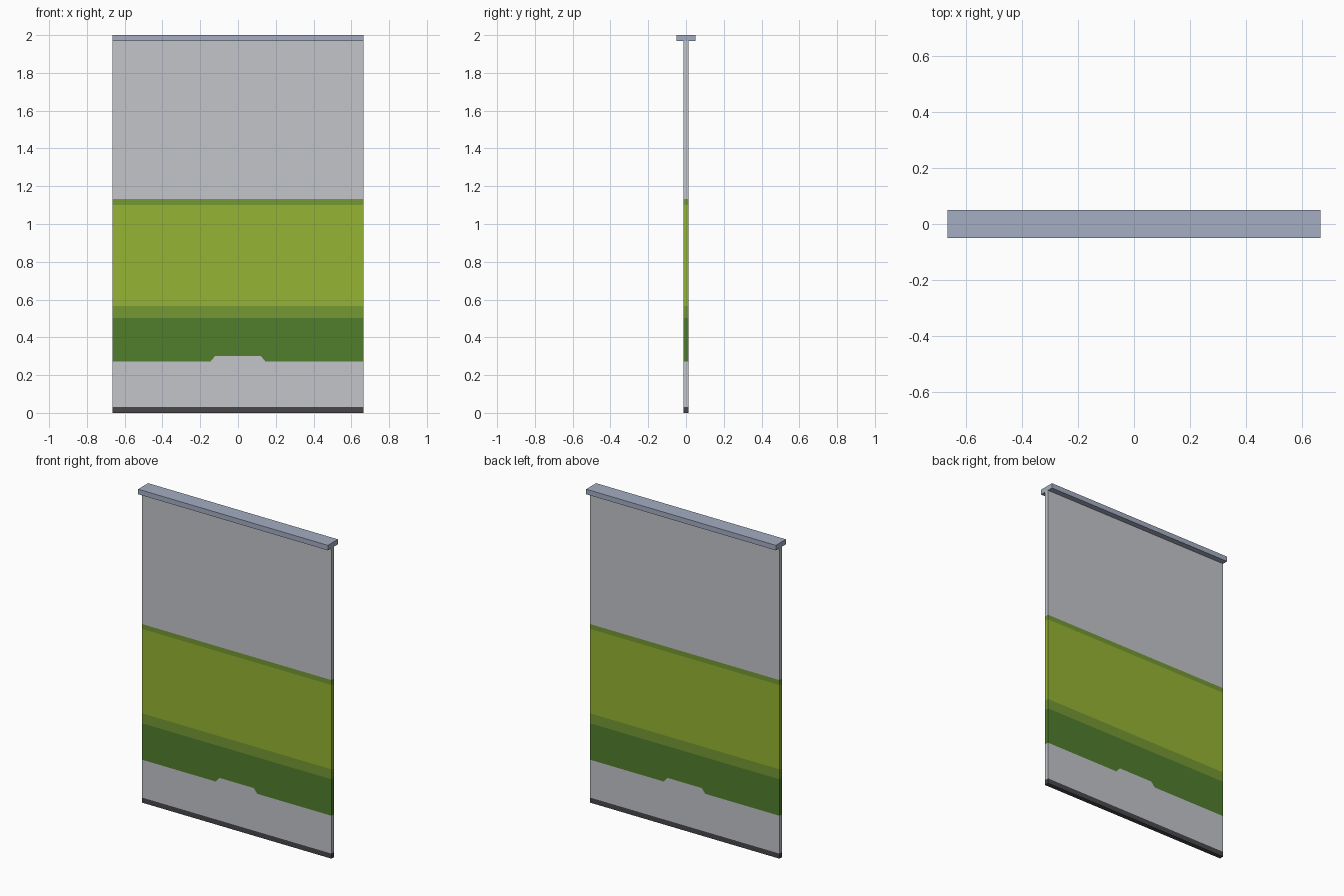
import bpy, bmesh
from mathutils import Matrix, Vector

if "Cube" in bpy.data.objects:
    bpy.data.objects.remove(bpy.data.objects["Cube"])

HALF_W = 0.665
HALF_T = 0.014


def material(name, rgb):
    lin = [((c / 255 + 0.055) / 1.055) ** 2.4 for c in rgb]
    m = bpy.data.materials.new(name)
    m.diffuse_color = (*lin, 1)
    m.use_nodes = True
    m.node_tree.nodes["Principled BSDF"].inputs["Base Color"].default_value = m.diffuse_color
    return m


grey = material("panel_grey", (194, 197, 202))
lime = material("lime_green", (149, 179, 50))
mid = material("mid_green", (117, 152, 51))
dark = material("dark_green", (81, 127, 45))
charcoal = material("charcoal", (72, 70, 74))
steel = material("blue_grey", (164, 174, 194))


def box_mesh(half_y, z0, z1):
    bm = bmesh.new()
    bmesh.ops.create_cube(bm, size=1, matrix=Matrix.Translation((0, 0, (z0 + z1) / 2))
                          @ Matrix.Diagonal((2 * HALF_W, 2 * half_y, z1 - z0, 1)))
    return bm


def finish(bm, name, mats):
    me = bpy.data.meshes.new(name)
    bm.to_mesh(me)
    bm.free()
    for m in mats:
        me.materials.append(m)
    ob = bpy.data.objects.new(name, me)
    bpy.context.collection.objects.link(ob)
    return ob


# Top rail and bottom weight bar
finish(box_mesh(0.05, 1.968, 2.0), "top_rail", [steel])
finish(box_mesh(HALF_T, 0.0, 0.032), "bottom_bar", [charcoal])

# Hanging panel, cut into horizontal bands
bm = box_mesh(HALF_T, 0.032, 1.968)


def cut(faces, point, normal):
    geom = set(faces)
    for f in faces:
        geom.update(f.edges)
        geom.update(f.verts)
    bmesh.ops.bisect_plane(bm, geom=list(geom), plane_co=Vector(point), plane_no=Vector(normal))


NOTCH_LOW, NOTCH_TOP = 0.272, 0.302
for z in (NOTCH_LOW, NOTCH_TOP, 0.503, 0.566, 1.101, 1.132):
    cut(bm.faces[:], (0, 0, z), (0, 0, 1))

# Slanted ends of the notch in the dark band
for side in (-1, 1):
    strip = [f for f in bm.faces
             if NOTCH_LOW < f.calc_center_median().z < NOTCH_TOP and abs(f.normal.y) > 0.5]
    cut(strip, (side * 0.145, 0, NOTCH_LOW), (side * 0.03, 0, 0.025))

# Band colours by height: grey, dark, mid, lime, mid, grey
bands = [(NOTCH_LOW, 0), (0.503, 1), (0.566, 2), (1.101, 3), (1.132, 2), (3, 0)]
for f in bm.faces:
    c = f.calc_center_bounds()
    f.material_index = next(i for top, i in bands if c.z < top)
    if abs(f.normal.y) > 0.5 and NOTCH_LOW < c.z < NOTCH_TOP and \
            max(abs(v.co.x) for v in f.verts) < 0.2:
        f.material_index = 0
    if abs(f.normal.z) > 0.5:
        f.material_index = 0
finish(bm, "banded_panel", [grey, dark, mid, lime])
